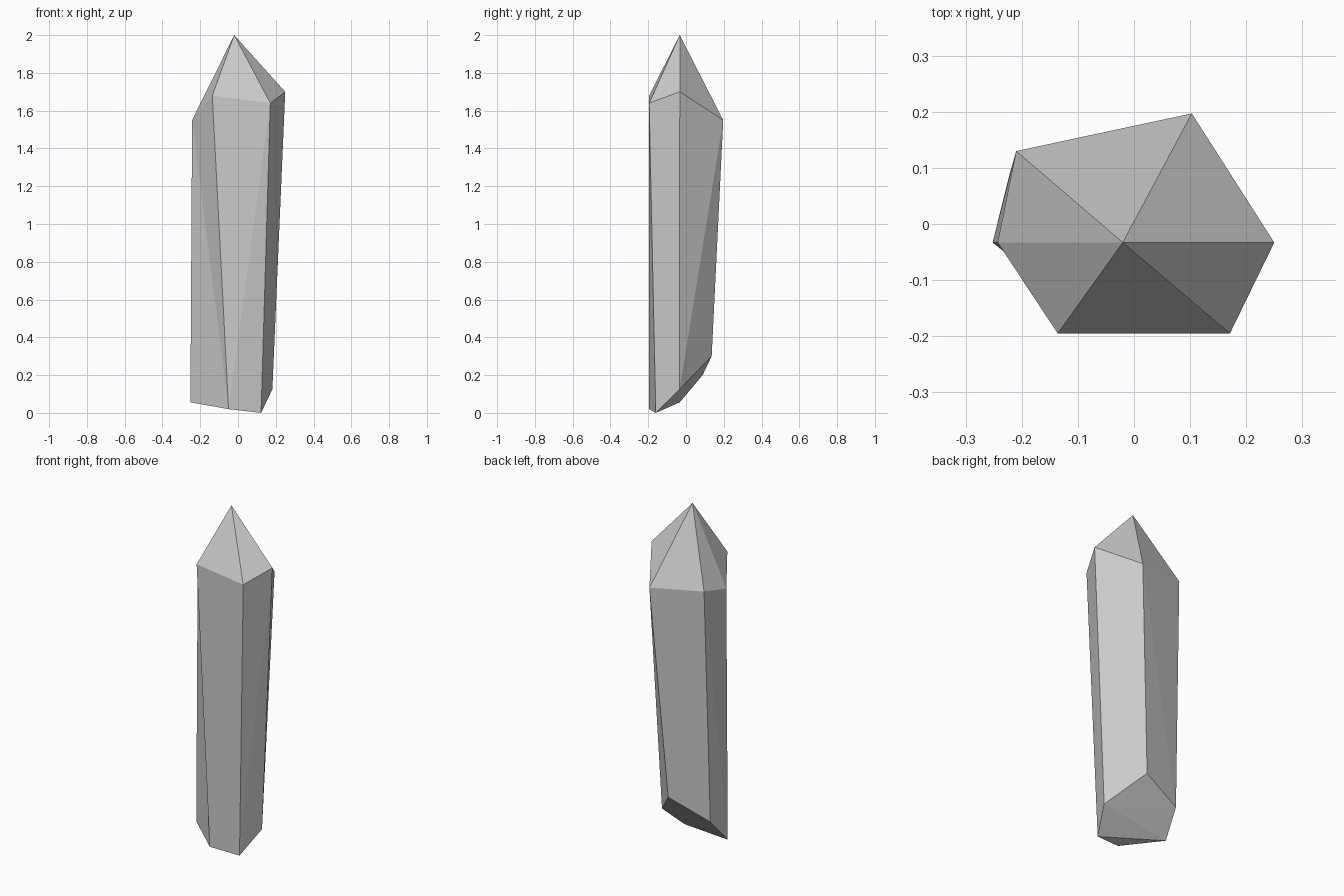
import bpy
import bmesh

cube = bpy.data.objects.get("Cube")
if cube:
    bpy.data.objects.remove(cube)

# Stone colour
stone = bpy.data.materials.new("grey_stone")
stone.use_nodes = True
colour = (0.6, 0.6, 0.6, 1)
stone.diffuse_color = colour
stone.node_tree.nodes["Principled BSDF"].inputs["Base Color"].default_value = colour

# Irregular six-sided rings, anticlockwise from the front left corner
shoulder = [(-0.136, -0.195, 1.68), (0.171, -0.195, 1.64), (0.25, -0.033, 1.70),
            (0.103, 0.197, 1.55), (-0.21, 0.13, 1.585), (-0.243, -0.033, 1.55)]
foot = [(-0.05, -0.195, 0.02), (0.122, -0.16, 0), (0.182, -0.034, 0.125),
        (0.022, 0.136, 0.30), (-0.222, 0.088, 0.20), (-0.252, -0.033, 0.056)]

bm = bmesh.new()
top = [bm.verts.new(p) for p in shoulder]
low = [bm.verts.new(p) for p in foot]
tip = bm.verts.new((-0.02, -0.033, 2))

# Pointed tip and long, slightly twisted side facets
for i in range(6):
    j = (i + 1) % 6
    bm.faces.new((top[i], top[j], tip))
    if i < 3:
        bm.faces.new((low[i], low[j], top[j]))
        bm.faces.new((low[i], top[j], top[i]))
    else:
        bm.faces.new((low[i], low[j], top[i]))
        bm.faces.new((low[j], top[j], top[i]))

# Chipped underside
for a, b, c in ((0, 5, 1), (1, 5, 2), (2, 5, 4), (2, 4, 3)):
    bm.faces.new((low[a], low[b], low[c]))
bmesh.ops.recalc_face_normals(bm, faces=bm.faces)

mesh = bpy.data.meshes.new("crystal")
bm.to_mesh(mesh)
bm.free()
mesh.materials.append(stone)
crystal = bpy.data.objects.new("crystal", mesh)
bpy.context.collection.objects.link(crystal)
